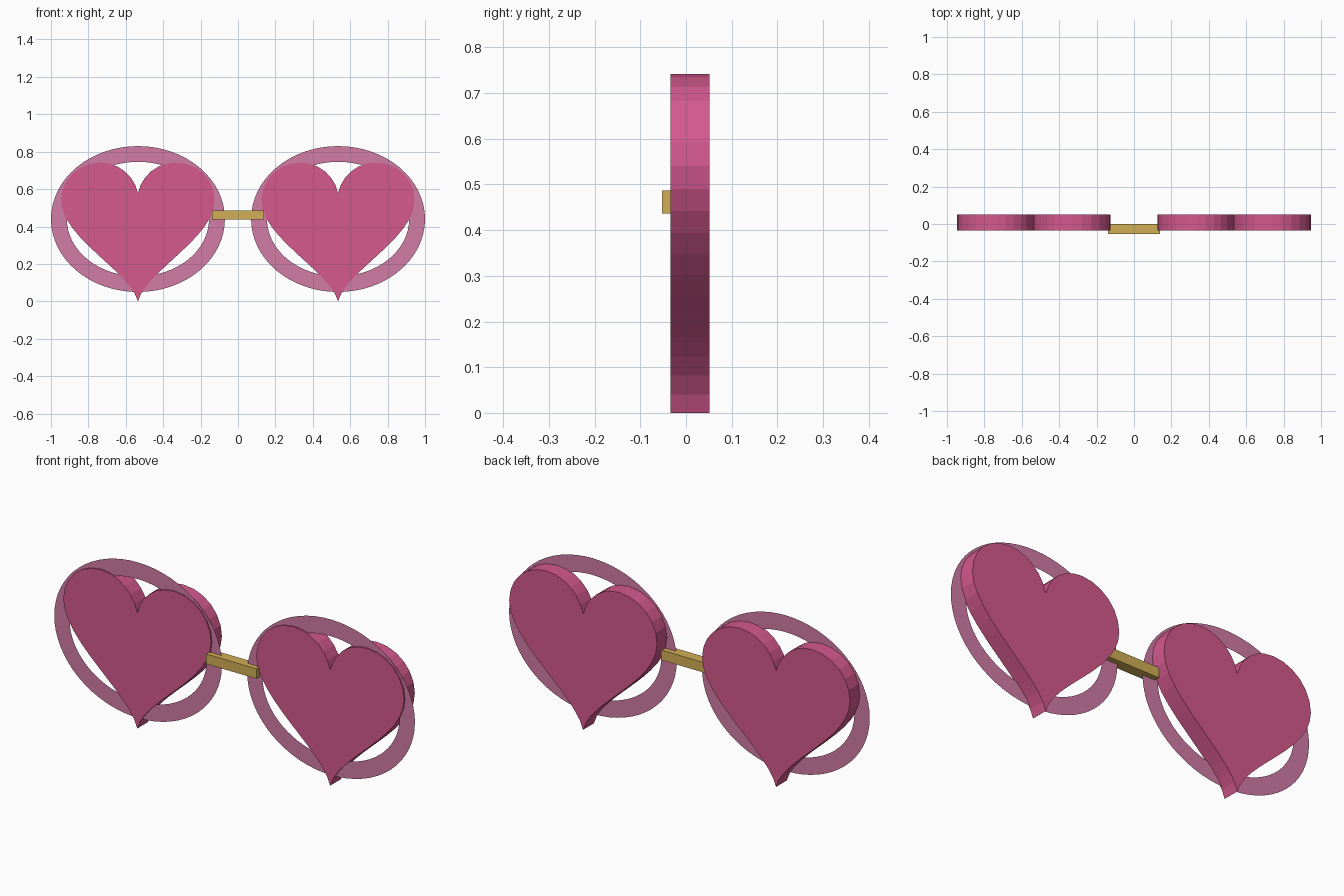
import bpy, bmesh
from math import cos, sin, pi
from mathutils import Vector
from mathutils.geometry import interpolate_bezier

cube = bpy.data.objects.get("Cube")
if cube:
    bpy.data.objects.remove(cube, do_unlink=True)


def material(name, rgb):
    m = bpy.data.materials.new(name)
    m.use_nodes = True
    m.diffuse_color = (*rgb, 1)
    m.node_tree.nodes["Principled BSDF"].inputs["Base Color"].default_value = (*rgb, 1)
    return m


lens_pink = material("lens pink", (0.66, 0.10, 0.27))
frame_pink = material("frame pink", (0.64, 0.20, 0.38))
gold = material("gold", (0.64, 0.43, 0.09))


def make_object(name, bm, mat, x=0):
    bmesh.ops.recalc_face_normals(bm, faces=bm.faces)
    mesh = bpy.data.meshes.new(name)
    bm.to_mesh(mesh)
    bm.free()
    mesh.materials.append(mat)
    ob = bpy.data.objects.new(name, mesh)
    ob.location.x = x
    bpy.context.collection.objects.link(ob)
    return ob


def heart_outline():
    # Right half from the notch, over the lobe, down to the tip
    knots = [
        ((0, .58), (.02, .67), (.10, .742), (.20, .742), 6),
        ((.20, .742), (.32, .742), (.41, .65), (.41, .54), 6),
        ((.41, .54), (.41, .34), (.04, .16), (0, 0), 12),
    ]
    half = []
    for a, b, c, d, n in knots:
        pts = interpolate_bezier(*(Vector((p[0], p[1], 0)) for p in (a, b, c, d)), n + 1)
        half += [(p.x, p.y) for p in pts[:-1]]
    half.append((0, 0))
    return half + [(-x, z) for x, z in half[-2:0:-1]]


def heart_lens(name, x):
    bm = bmesh.new()
    face = bm.faces.new([bm.verts.new((px, -0.034, pz)) for px, pz in heart_outline()])
    ext = bmesh.ops.extrude_face_region(bm, geom=[face], use_keep_orig=True)
    moved = [v for v in ext["geom"] if isinstance(v, bmesh.types.BMVert)]
    bmesh.ops.translate(bm, verts=moved, vec=(0, 0.085, 0))
    return make_object(name, bm, lens_pink, x)


def oval_rim(name, x, segments=64):
    # Paper-thin oval band just behind the front of the lens
    bm = bmesh.new()
    loops = []
    for rx, rz in ((0.465, 0.39), (0.38, 0.306)):
        loops.append([bm.verts.new((rx * cos(2 * pi * i / segments), -0.027,
                                    0.44 + rz * sin(2 * pi * i / segments)))
                      for i in range(segments)])
    outer, inner = loops
    for i in range(segments):
        j = (i + 1) % segments
        bm.faces.new((outer[i], outer[j], inner[j], inner[i]))
    return make_object(name, bm, frame_pink, x)


# Lenses and rims
for side, x in (("left", 0.535), ("right", -0.535)):
    heart_lens(side + "_heart_lens", x)
    oval_rim(side + "_oval_rim", x)

# Bridge bar
bm = bmesh.new()
bmesh.ops.create_cube(bm, size=1)
bmesh.ops.scale(bm, verts=bm.verts, vec=(0.278, 0.053, 0.05))
bmesh.ops.translate(bm, verts=bm.verts, vec=(0, -0.0265, 0.462))
make_object("bridge", bm, gold)
